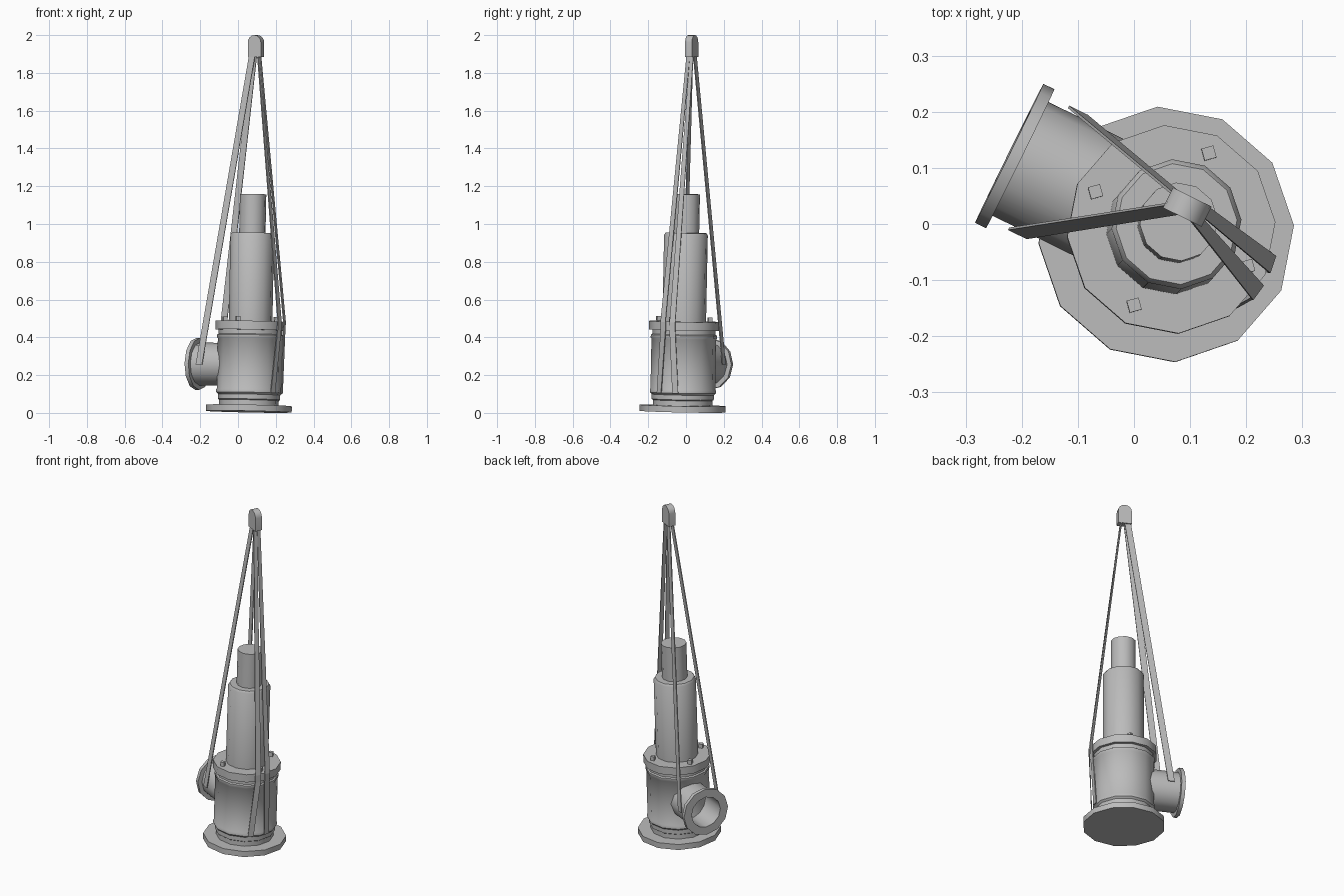
import bpy, bmesh, math
from mathutils import Matrix, Vector

cube = bpy.data.objects.get("Cube")
if cube:
    bpy.data.objects.remove(cube, do_unlink=True)

steel = bpy.data.materials.new("plain_grey")
steel.use_nodes = True
GREY = (0.5, 0.5, 0.5, 1)
steel.diffuse_color = GREY
steel.node_tree.nodes["Principled BSDF"].inputs["Base Color"].default_value = GREY

SIDES = 12
Z = Vector((0, 0, 1))
# Slightly leaning valve axis
lean = Z.rotation_difference(Vector((0.02, 0.02, 1))).to_matrix().to_4x4()
FRAME = Matrix.Translation((0.057, -0.019, 0.0065)) @ lean
HEADING = math.radians(153.8)
OUT = Vector((math.cos(HEADING), math.sin(HEADING), 0))    # outlet direction
SIDE = Vector((-OUT.y, OUT.x, 0)) * -1                     # across the outlet


def finish(name, bm, smooth=True):
    bmesh.ops.recalc_face_normals(bm, faces=bm.faces)
    mesh = bpy.data.meshes.new(name)
    bm.to_mesh(mesh)
    bm.free()
    mesh.materials.append(steel)
    obj = bpy.data.objects.new(name, mesh)
    bpy.context.collection.objects.link(obj)
    if smooth:
        bpy.ops.object.select_all(action="DESELECT")
        obj.select_set(True)
        bpy.context.view_layer.objects.active = obj
        bpy.ops.object.shade_smooth_by_angle(angle=math.radians(40))
    return obj


def lathe(name, profile, matrix, phase=0.0):
    """Turn (radius, height) points around z, closing both ends."""
    bm = bmesh.new()
    rings = []
    for r, h in profile:
        ring = []
        for i in range(SIDES):
            a = phase + math.tau * i / SIDES
            ring.append(bm.verts.new((r * math.cos(a), r * math.sin(a), h)))
        rings.append(ring)
    for low, high in zip(rings, rings[1:]):
        for i in range(SIDES):
            j = (i + 1) % SIDES
            bm.faces.new((low[i], low[j], high[j], high[i]))
    bm.faces.new(rings[0])
    bm.faces.new(rings[-1])
    bm.transform(matrix)
    return finish(name, bm)


def strap(name, stations, thick=0.005):
    """Flat band through (centre, width vector) stations."""
    bm = bmesh.new()
    rows = []
    for k, (p, w) in enumerate(stations):
        before = stations[max(k - 1, 0)][0]
        after = stations[min(k + 1, len(stations) - 1)][0]
        n = (after - before).cross(w).normalized() * thick / 2
        h = w / 2
        rows.append([bm.verts.new(c) for c in (p - h - n, p + h - n, p + h + n, p - h + n)])
    for a, b in zip(rows, rows[1:]):
        for i in range(4):
            j = (i + 1) % 4
            bm.faces.new((a[i], a[j], b[j], b[i]))
    bm.faces.new(rows[0])
    bm.faces.new(rows[-1])
    return finish(name, bm, smooth=False)


PHASE = math.radians(4)

# Turned column parts
lathe("base_flange", [(0.228, 0), (0.228, 0.033)], FRAME, PHASE)
lathe("valve_body", [(0.158, 0.03), (0.158, 0.06), (0.165, 0.065), (0.165, 0.09),
                     (0.175, 0.1), (0.175, 0.115), (0.172, 0.12), (0.172, 0.385),
                     (0.176, 0.39), (0.176, 0.405), (0.168, 0.41), (0.168, 0.436)],
      FRAME, PHASE)
lathe("top_flange", [(0.186, 0.432), (0.186, 0.478)], FRAME, PHASE)
lathe("spring_housing", [(0.116, 0.47), (0.116, 0.935), (0.108, 0.947)], FRAME, PHASE)
lathe("top_cap", [(0.07, 0.94), (0.07, 1.152)], FRAME, PHASE)

# Hollow side outlet with its flange
outlet = (FRAME @ Matrix.Translation((0, 0, 0.25)) @ Matrix.Rotation(HEADING, 4, "Z")
          @ Matrix.Rotation(math.pi / 2, 4, "Y"))
lathe("side_outlet", [(0.113, 0.11), (0.113, 0.295), (0.138, 0.295), (0.138, 0.317),
                      (0.09, 0.317), (0.09, 0.15)], outlet)

# Square bolts around the top flange
for k in range(4):
    a = HEADING + k * math.pi / 2
    bm = bmesh.new()
    spot = Matrix.Translation((0.151 * math.cos(a), 0.151 * math.sin(a), 0.485))
    bmesh.ops.create_cube(bm, size=1, matrix=FRAME @ spot @ Matrix.Rotation(0.27, 4, "Z")
                          @ Matrix.Diagonal((0.022, 0.022, 0.034, 1)))
    finish(f"flange_bolt_{k + 1}", bm, smooth=False)

# Arched lifting eye block
EYE = Vector((0.095, 0.03, 0))
bm = bmesh.new()
half = 0.0385
outline = [(-half, 1.885), (half, 1.885)]
outline += [(half * math.cos(t * math.pi / 8), 2 - half + half * math.sin(t * math.pi / 8))
            for t in range(9)]
face = bm.faces.new([bm.verts.new(EYE + OUT * x + Z * z - SIDE * 0.02) for x, z in outline])
new = bmesh.ops.extrude_face_region(bm, geom=[face])["geom"]
bmesh.ops.translate(bm, vec=SIDE * 0.04,
                    verts=[v for v in new if isinstance(v, bmesh.types.BMVert)])
finish("lifting_eye", bm)

# Lifting straps: two to the outlet sides, two over the top flange
centre = FRAME @ Vector((0, 0, 0.25))
for name, s in (("back", 1), ("front", -1)):
    top = EYE + OUT * 0.016 + SIDE * 0.01 * s + Z * 1.9
    end = centre + OUT * 0.24 + SIDE * 0.121 * s
    strap(f"outlet_strap_{name}", [(top, OUT * 0.035), (end, OUT * 0.037)])

for name, s, edge, foot in (("back", 1, -19, -13), ("front", -1, -36, -45)):
    def around(deg, r, z):
        a = math.radians(deg)
        tangent = Vector((-math.sin(a), math.cos(a), 0))
        return FRAME @ Vector((r * math.cos(a), r * math.sin(a), z)), tangent * 0.032
    top = EYE - OUT * 0.018 + SIDE * 0.01 * s + Z * 1.9
    strap(f"body_strap_{name}", [(top, SIDE * 0.02), around(edge, 0.19, 0.475),
                                 around(edge, 0.188, 0.432), around(foot, 0.177, 0.1)])
